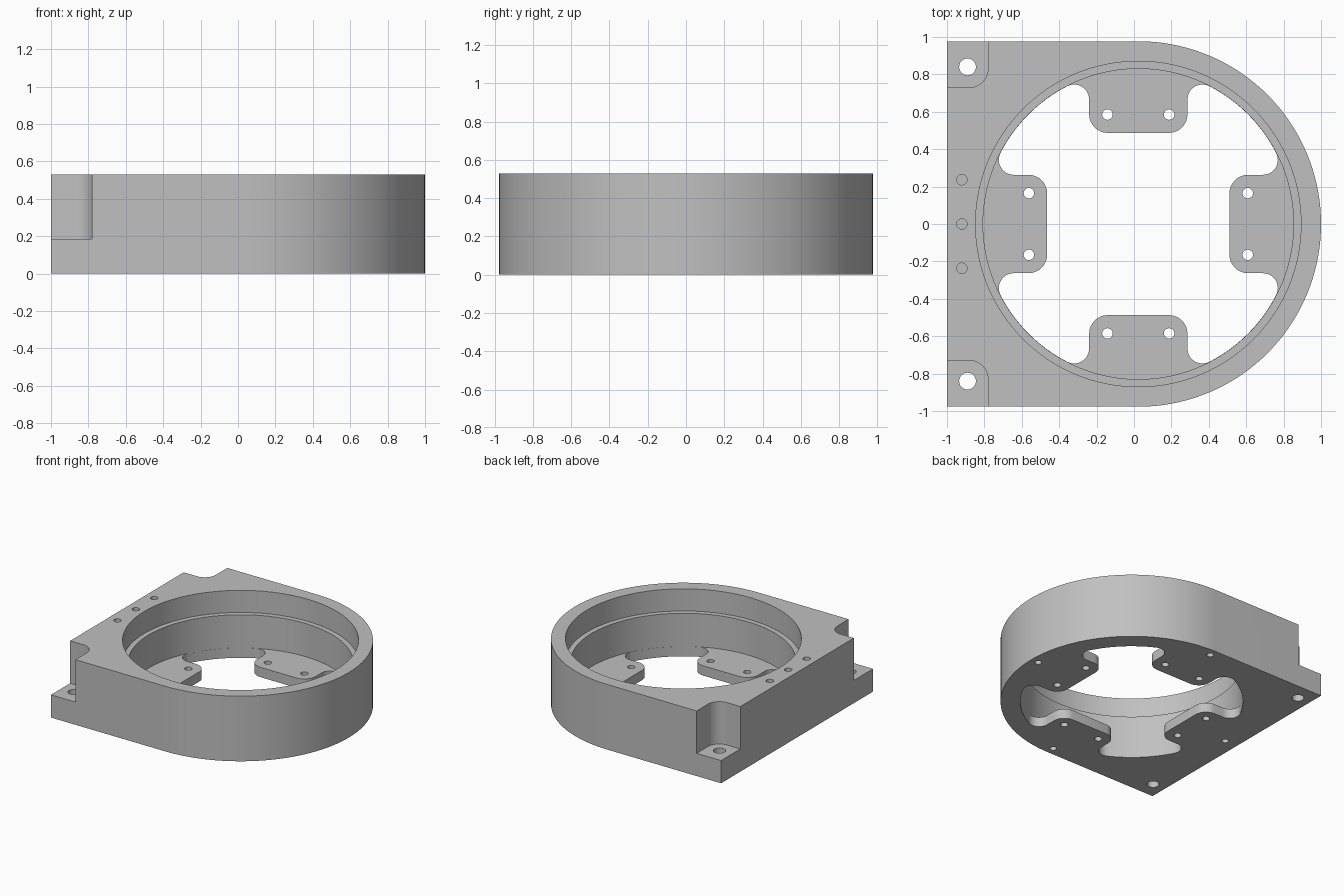
import bpy
import bmesh
from math import atan2, cos, sin, pi, sqrt

cube = bpy.data.objects.get("Cube")
if cube:
    bpy.data.objects.remove(cube, do_unlink=True)

CX = 0.023            # ring centre along x
HEIGHT = 0.53
SIDE = 0.977          # outer ring radius and half depth
BORE, RECESS = 0.83, 0.87
FLOOR, LEDGE, FOOT = 0.08, 0.35, 0.185
OVER = 0.1            # how far cutters overshoot

metal = bpy.data.materials.new("plain_grey")
metal.use_nodes = True
grey = (0.53, 0.53, 0.53, 1)
metal.diffuse_color = grey
metal.node_tree.nodes["Principled BSDF"].inputs["Base Color"].default_value = grey


def arc(x, y, r, start, end, steps):
    angles = [start + (end - start) * i / steps for i in range(steps + 1)]
    return [(x + r * cos(a), y + r * sin(a)) for a in angles]


def circle(x, y, r, steps=24):
    return arc(x, y, r, 0, 2 * pi, steps)[:-1]


def solid(name, parts):
    """One object made of extruded profiles: (points, bottom, top)."""
    bm = bmesh.new()
    for points, low, high in parts:
        face = bm.faces.new([bm.verts.new((x, y, low)) for x, y in points])
        moved = bmesh.ops.extrude_face_region(bm, geom=[face])["geom"]
        verts = [v for v in moved if isinstance(v, bmesh.types.BMVert)]
        bmesh.ops.translate(bm, verts=verts, vec=(0, 0, high - low))
    bmesh.ops.recalc_face_normals(bm, faces=bm.faces)
    mesh = bpy.data.meshes.new(name)
    bm.to_mesh(mesh)
    bm.free()
    mesh.materials.append(metal)
    obj = bpy.data.objects.new(name, mesh)
    bpy.context.collection.objects.link(obj)
    return obj


def cut(target, parts):
    cutter = solid("cutter", parts)
    cutter.hide_render = True
    mod = target.modifiers.new("cut", 'BOOLEAN')
    mod.operation = 'DIFFERENCE'
    mod.solver = 'EXACT'
    mod.object = cutter
    graph = bpy.context.evaluated_depsgraph_get()
    result = bpy.data.meshes.new_from_object(target.evaluated_get(graph))
    target.modifiers.clear()
    target.data = result
    bpy.data.objects.remove(cutter, do_unlink=True)


# Housing: straight flange side with a half-round end
outline = [(-1, SIDE), (-1, -SIDE)] + arc(CX, 0, SIDE, -pi / 2, pi / 2, 72)
housing = solid("housing", [(outline, 0, HEIGHT)])

# Bore and the wider recess above its ledge
cut(housing, [(circle(CX, 0, BORE, 128), FLOOR, HEIGHT + OVER)])
cut(housing, [(circle(CX, 0, RECESS, 128), LEDGE, HEIGHT + OVER)])

# Floor opening, leaving four rounded mounting tabs
tab_end, tab_half, corner, fillet = 0.487, 0.263, 0.1, 0.08
rim = BORE - 0.001
fy = tab_half + fillet
fx = sqrt((rim - fillet) ** 2 - fy ** 2)
meet = atan2(fy, fx)
half = arc(tab_end + corner, tab_half - corner, corner, pi, pi / 2, 8)
half += arc(fx, fy, fillet, -pi / 2, meet, 12)
half += arc(0, 0, rim, meet, pi / 4, 8)[1:]
quarter = half + [(y, x) for x, y in reversed(half[:-1])]
opening = []
for turn in range(4):
    c, s = [(1, 0), (0, 1), (-1, 0), (0, -1)][turn]
    opening += [(CX + c * x - s * y, s * x + c * y) for x, y in quarter]
cut(housing, [(opening, -OVER, FLOOR + OVER)])

# Stepped corner notches above the mounting feet
notches = []
for side in (1, -1):
    shape = [(-1 - OVER, 0.73), (-1 - OVER, SIDE + OVER), (-0.78, SIDE + OVER)]
    shape += arc(-0.88, 0.83, 0.1, 0, -pi / 2, 10)
    notches.append(([(x, side * y) for x, y in shape], FOOT, HEIGHT + OVER))
cut(housing, notches)

# Screw holes: feet, tabs, flange top and underside of the ring
holes = [(circle(-0.89, y, 0.045), -OVER, FOOT + OVER) for y in (-0.84, 0.84)]
for c, s in ((1, 0), (0, 1), (-1, 0), (0, -1)):
    for offset in (-0.165, 0.165):
        x, y = 0.585 * c - offset * s, 0.585 * s + offset * c
        holes.append((circle(CX + x, y, 0.028), -OVER, FLOOR + OVER))
    holes.append((circle(CX + 0.91 * c, 0.91 * s, 0.026), -OVER, 0.15))
for y in (-0.237, 0, 0.237):
    holes.append((circle(-0.92, y, 0.028), HEIGHT - 0.2, HEIGHT + OVER))
cut(housing, holes)

# Smooth the round walls, keep the edges crisp
bpy.ops.object.select_all(action='DESELECT')
housing.select_set(True)
bpy.context.view_layer.objects.active = housing
bpy.ops.object.shade_smooth_by_angle(angle=pi / 6)
